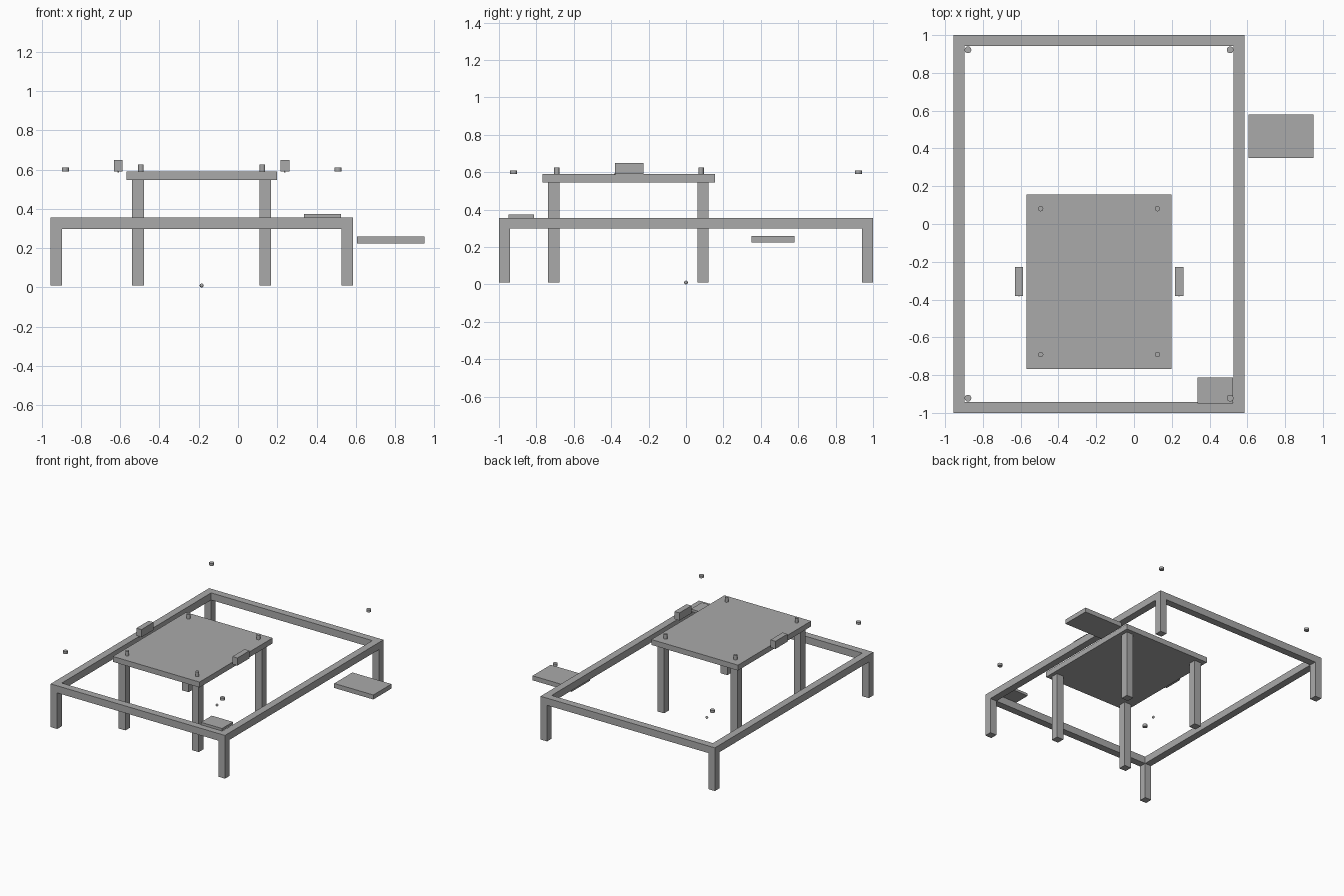
import bpy

# Remove the default cube
cube = bpy.data.objects.get("Cube")
if cube:
    bpy.data.objects.remove(cube, do_unlink=True)

# Single grey finish
grey = bpy.data.materials.new("plain_grey")
grey.use_nodes = True
colour = (0.4, 0.4, 0.4, 1)
grey.diffuse_color = colour
grey.node_tree.nodes["Principled BSDF"].inputs["Base Color"].default_value = colour


def finish(name):
    obj = bpy.context.object
    obj.name = name
    obj.data.materials.append(grey)
    return obj


def box(name, x, y, z):
    """Box from (low, high) ranges on each axis."""
    bpy.ops.mesh.primitive_cube_add(size=1)
    obj = finish(name)
    for v in obj.data.vertices:
        v.co = [(a + b) / 2 + c * (b - a) for (a, b), c in zip((x, y, z), v.co)]
    return obj


def peg(name, x, y, z, radius):
    """Upright round peg between two heights."""
    bpy.ops.mesh.primitive_cylinder_add(vertices=16, radius=radius, depth=z[1] - z[0],
                                        location=(x, y, sum(z) / 2))
    return finish(name)


CENTRE = -0.185
FLOOR = 0.01
FRAME = (0.298, 0.355)
TOP = (0.546, 0.589)
BAR = 0.058
HALF_W = 0.77

for side, s in (("right", -1), ("left", 1)):
    # Outer frame side rails
    edge = sorted((CENTRE + s * HALF_W, CENTRE + s * (HALF_W - BAR)))
    box(f"frame_rail_{side}", edge, (-1, 1), FRAME)

    # Blocks beside the table top, each with a tiny pin at its foot
    block_x = CENTRE + s * 0.424
    box(f"side_block_{side}", (block_x - 0.022, block_x + 0.022), (-0.38, -0.227), (TOP[1], 0.65))
    peg(f"block_pin_{side}", block_x, -0.38, (0.584, 0.592), 0.004)

    for end, e in (("front", -1), ("back", 1)):
        # Frame legs and the small floating pegs above them
        y_edge = sorted((e, e * (1 - BAR)))
        box(f"frame_leg_{end}_{side}", edge, y_edge, (FLOOR, FRAME[0]))
        peg(f"corner_peg_{end}_{side}", CENTRE + s * 0.694, e * 0.922, (0.591, 0.61), 0.018)

        # Table legs and the pegs standing on the top
        lx, ly = CENTRE + s * 0.324, -0.308 + e * 0.399
        box(f"table_leg_{end}_{side}", (lx - 0.03, lx + 0.03), (ly - 0.03, ly + 0.03),
            (FLOOR, TOP[0]))
        peg(f"table_peg_{end}_{side}", CENTRE + s * 0.309, -0.305 + e * 0.386,
            (TOP[1], 0.625), 0.014)

# Outer frame end rails
for end, e in (("front", -1), ("back", 1)):
    box(f"frame_rail_{end}", (CENTRE - HALF_W + BAR, CENTRE + HALF_W - BAR),
        sorted((e, e * (1 - BAR))), FRAME)

# Table top, loose side panel and corner plate
box("table_top", (CENTRE - 0.383, CENTRE + 0.383), (-0.768, 0.155), TOP)
box("side_panel", (0.605, 0.95), (0.35, 0.579), (0.224, 0.26))
box("corner_plate", (0.337, 0.525), (-0.95, -0.812), (FRAME[1], 0.375))

# Small marker ball on the ground
bpy.ops.mesh.primitive_uv_sphere_add(segments=16, ring_count=8, radius=0.01,
                                     location=(CENTRE, 0, FLOOR))
finish("ground_ball")
bpy.ops.object.shade_smooth_by_angle()
